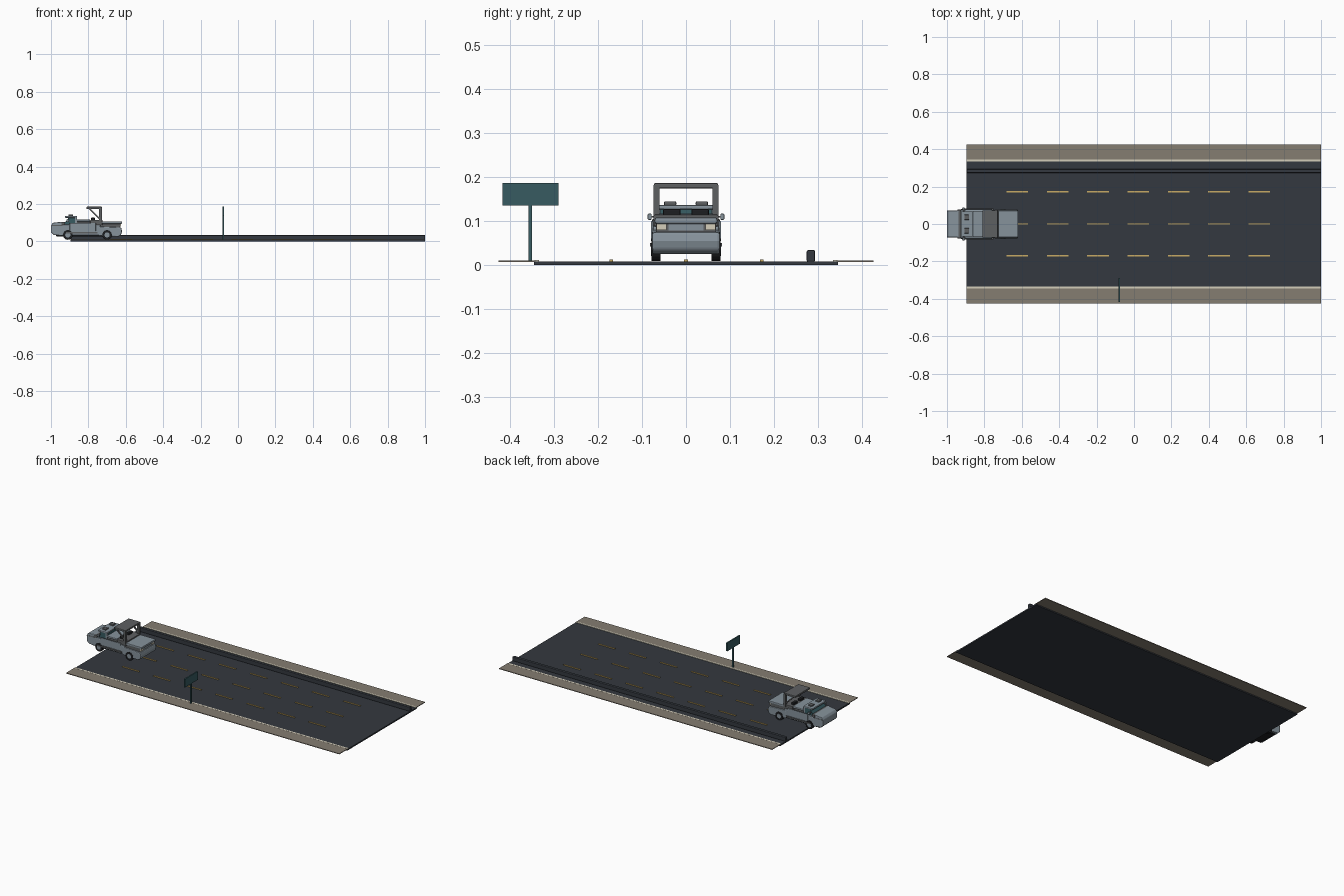
import bpy, bmesh, math
from mathutils import Matrix

if "Cube" in bpy.data.objects:
    bpy.data.objects.remove(bpy.data.objects["Cube"])


def material(name, rgb):
    m = bpy.data.materials.new(name)
    m.diffuse_color = (*rgb, 1)
    m.use_nodes = True
    m.node_tree.nodes["Principled BSDF"].inputs["Base Color"].default_value = m.diffuse_color
    return m


ASPHALT = material("asphalt", (0.034, 0.040, 0.050))
GRAVEL = material("shoulder_tan", (0.235, 0.205, 0.165))
YELLOW = material("lane_yellow", (0.58, 0.41, 0.13))
CREAM = material("cream", (0.66, 0.62, 0.50))
GREY = material("blue_grey_paint", (0.24, 0.29, 0.33))
DARK = material("dark_grey", (0.11, 0.115, 0.12))
TEAL = material("teal", (0.038, 0.105, 0.12))
BLACK = material("rubber_black", (0.012, 0.013, 0.015))


def finish(name, bm, mat, bevel=0):
    bmesh.ops.recalc_face_normals(bm, faces=bm.faces)
    me = bpy.data.meshes.new(name)
    bm.to_mesh(me)
    bm.free()
    me.materials.append(mat)
    ob = bpy.data.objects.new(name, me)
    bpy.context.collection.objects.link(ob)
    if bevel:
        b = ob.modifiers.new("bevel", "BEVEL")
        b.width = bevel
        b.segments = 2
    return ob


def box(name, x, y, z, mat, bevel=0):
    """Box from (min, max) pairs."""
    bm = bmesh.new()
    size = [b - a for a, b in (x, y, z)]
    mid = [(a + b) / 2 for a, b in (x, y, z)]
    bmesh.ops.create_cube(bm, size=1, matrix=Matrix.Translation(mid) @ Matrix.Diagonal((*size, 1)))
    return finish(name, bm, mat, bevel)


def pair(name, x, y, z, mat, bevel=0):
    """The same box on both sides of the vehicle."""
    box(name + "_left", x, y, z, mat, bevel)
    box(name + "_right", x, (-y[1], -y[0]), z, mat, bevel)


def prism(name, pts, half, mat, bevel=0):
    """Side profile (x, z) extruded across the width."""
    bm = bmesh.new()
    f = bm.faces.new([bm.verts.new((x, -half, z)) for x, z in pts])
    r = bmesh.ops.extrude_face_region(bm, geom=[f])
    bmesh.ops.translate(bm, vec=(0, 2 * half, 0),
                        verts=[v for v in r["geom"] if isinstance(v, bmesh.types.BMVert)])
    return finish(name, bm, mat, bevel)


def wheel(name, x, y, z, r, width, mat):
    bm = bmesh.new()
    bmesh.ops.create_cone(bm, cap_ends=True, segments=20, radius1=r, radius2=r, depth=width,
                          matrix=Matrix.Translation((x, y, z)) @ Matrix.Rotation(math.pi / 2, 4, 'X'))
    return finish(name, bm, mat)


# Road, shoulders and edge lines
ROAD = (-0.895, 1.0)
box("road", ROAD, (-0.345, 0.345), (0, 0.0085), ASPHALT)
pair("shoulder", ROAD, (0.342, 0.425), (0.007, 0.011), GRAVEL)
pair("edge_line", ROAD, (0.334, 0.344), (0.008, 0.0115), CREAM)

# Lane dashes
for row, y in enumerate((-0.17, 0, 0.172)):
    for i in range(7):
        x = -0.624 + i * 0.2157
        box(f"lane_dash_{row}_{i}", (x - 0.058, x + 0.058), (y - 0.004, y + 0.004),
            (0.008, 0.0125), YELLOW)

# Side barrier
box("barrier", ROAD, (0.274, 0.293), (0.008, 0.034), ASPHALT, 0.003)

# Road sign
box("sign_post", (-0.084, -0.076), (-0.357, -0.349), (0.008, 0.14), TEAL)
box("sign_board", (-0.084, -0.076), (-0.417, -0.289), (0.135, 0.187), TEAL)

# Vehicle lower body, nose and tail
prism("chassis", [(-0.97, 0.026), (-0.65, 0.026), (-0.64, 0.05), (-0.98, 0.05)], 0.06, BLACK)
prism("nose", [(-0.985, 0.035), (-1.0, 0.05), (-1.0, 0.085), (-0.99, 0.1),
               (-0.935, 0.106), (-0.935, 0.03)], 0.072, GREY, 0.004)
box("nose_trim", (-0.998, -0.935), (-0.073, 0.073), (0.083, 0.087), DARK)
pair("front_lamp", (-1.0, -0.99), (0.043, 0.066), (0.066, 0.08), CREAM)
box("middle_body", (-0.94, -0.735), (-0.076, 0.076), (0.032, 0.09), GREY, 0.006)
prism("tail_body", [(-0.745, 0.03), (-0.64, 0.025), (-0.625, 0.035), (-0.62, 0.055),
                    (-0.625, 0.075), (-0.745, 0.08)], 0.077, GREY, 0.005)
box("tail_recess", (-0.74, -0.632), (-0.068, 0.068), (0.075, 0.097), DARK)
pair("tail_lamp", (-0.64, -0.626), (0.044, 0.067), (0.08, 0.095), CREAM)
box("tail_panel", (-0.64, -0.629), (-0.04, 0.04), (0.079, 0.095), GREY)
box("rear_deck", (-0.735, -0.62), (-0.071, 0.071), (0.094, 0.108), GREY, 0.004)

# Cabin with slanted windscreen and roof vents
prism("cabin_glass", [(-0.935, 0.088), (-0.905, 0.128), (-0.868, 0.128), (-0.862, 0.088)],
      0.065, TEAL)
box("windscreen_base", (-0.945, -0.925), (-0.077, 0.077), (0.088, 0.105), DARK, 0.003)
box("cabin_roof", (-0.925, -0.86), (-0.068, 0.068), (0.126, 0.137), GREY, 0.004)
pair("roof_vent", (-0.907, -0.882), (0.022, 0.05), (0.135, 0.145), DARK, 0.003)
pair("cabin_pillar", (-0.872, -0.862), (0.058, 0.068), (0.088, 0.13), GREY)

# Middle deck behind the cabin
box("deck_core", (-0.862, -0.735), (-0.06, 0.06), (0.088, 0.108), DARK)
box("deck_cover", (-0.862, -0.79), (-0.07, 0.07), (0.105, 0.117), GREY, 0.004)
box("canopy_base", (-0.79, -0.725), (-0.072, 0.072), (0.088, 0.115), DARK, 0.003)
pair("seat_back", (-0.785, -0.765), (0.012, 0.052), (0.105, 0.128), BLACK, 0.004)

# Overhead canopy on rear posts
box("canopy_roof", (-0.81, -0.728), (-0.073, 0.073), (0.174, 0.186), DARK, 0.003)
pair("canopy_post", (-0.743, -0.728), (0.06, 0.074), (0.1, 0.182), DARK)
for side in (-1, 1):
    ob = prism("canopy_brace", [(-0.8, 0.176), (-0.79, 0.176), (-0.738, 0.125), (-0.738, 0.115)],
               0.004, DARK)
    ob.location.y = side * 0.066

# Side rails, steps and mirrors
pair("side_rail", (-0.92, -0.75), (0.076, 0.082), (0.042, 0.05), DARK)
pair("side_panel", (-0.9, -0.76), (0.074, 0.08), (0.055, 0.1), GREY, 0.002)
pair("mirror_arm", (-0.915, -0.907), (0.064, 0.082), (0.108, 0.112), DARK)
pair("mirror", (-0.918, -0.904), (0.078, 0.087), (0.103, 0.117), GREY, 0.002)

# Wheels
for x in (-0.91, -0.7):
    for side in (-1, 1):
        wheel("tyre", x, side * 0.068, 0.035, 0.026, 0.02, BLACK)
        wheel("wheel_hub", x, side * 0.0775, 0.035, 0.014, 0.004, GREY)
